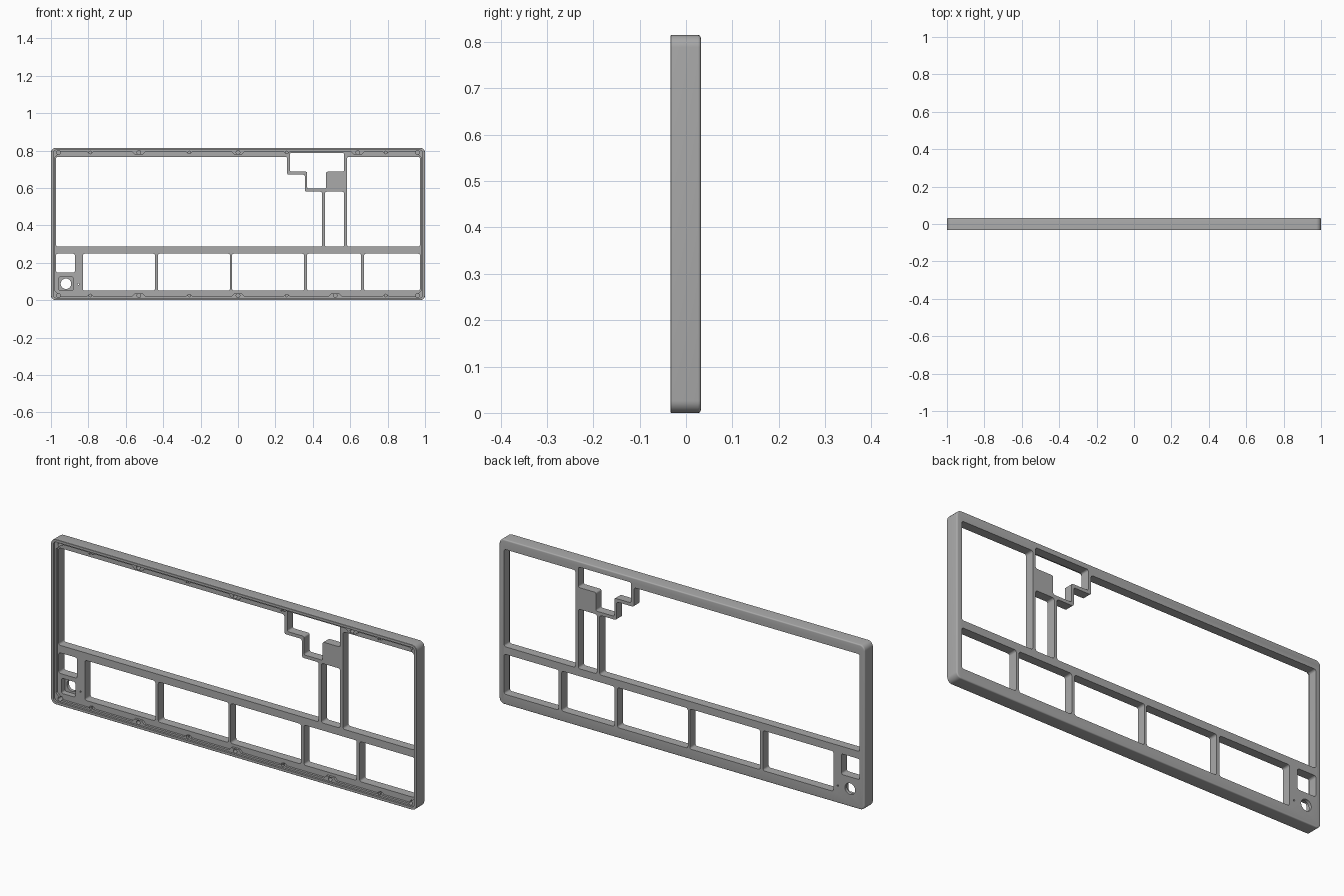
import bpy, bmesh, math
from mathutils import Vector

if "Cube" in bpy.data.objects:
    bpy.data.objects.remove(bpy.data.objects["Cube"])

FRONT, BACK = -0.033, 0.032
HEIGHT = 0.815
STEP, FLOOR = -0.023, -0.012      # rim shelf and recessed plate face

grey = bpy.data.materials.new("case grey")
grey.use_nodes = True
colour = (0.4, 0.4, 0.4, 1)
grey.diffuse_color = colour
grey.node_tree.nodes["Principled BSDF"].inputs["Base Color"].default_value = colour


def rect(x0, x1, z0, z1):
    return [(x0, z0), (x1, z0), (x1, z1), (x0, z1)]


def circle(x, z, r, n=24):
    return [(x + r * math.cos(math.tau * i / n), z + r * math.sin(math.tau * i / n))
            for i in range(n)]


def rounded(points, radius, segments=5):
    """Replace every corner of an outline by an arc-like curve."""
    out = []
    for i, point in enumerate(points):
        p = Vector(point)
        a = (Vector(points[i - 1]) - p).normalized()
        b = (Vector(points[(i + 1) % len(points)]) - p).normalized()
        half = a.angle(b) / 2
        centre = p + (a + b).normalized() * radius / math.sin(half)
        start = p + a * radius / math.tan(half) - centre
        end = p + b * radius / math.tan(half) - centre
        for k in range(segments + 1):
            t = k / segments
            out.append(tuple(centre + (start * (1 - t) + end * t).normalized() * radius))
    return out


def loft(name, rings):
    """Solid through a list of (outline, y) rings."""
    bm = bmesh.new()
    loops = [[bm.verts.new((x, y, z)) for x, z in outline] for outline, y in rings]
    bm.faces.new(loops[0])
    bm.faces.new(loops[-1])
    n = len(loops[0])
    for lower, upper in zip(loops, loops[1:]):
        for i in range(n):
            j = (i + 1) % n
            bm.faces.new((lower[i], lower[j], upper[j], upper[i]))
    bmesh.ops.recalc_face_normals(bm, faces=bm.faces)
    mesh = bpy.data.meshes.new(name)
    bm.to_mesh(mesh)
    bm.free()
    mesh.materials.append(grey)
    obj = bpy.data.objects.new(name, mesh)
    bpy.context.collection.objects.link(obj)
    return obj


cutters = []


def cut(outline, y0=FRONT - 0.02, y1=BACK + 0.02):
    obj = loft("cutter", [(outline, y0), (outline, y1)])
    obj.hide_render = True
    cutters.append(obj)


def body_ring(inset):
    return rounded(rect(-1 + inset, 1 - inset, inset, HEIGHT - inset), 0.026 - inset)


# Outer body with a rounded back edge
rings = [(body_ring(0.001), FRONT), (body_ring(0), FRONT + 0.001)]
for step in range(5):
    a = math.pi / 2 * step / 4
    rings.append((body_ring(0.006 * (1 - math.cos(a))), BACK - 0.006 * (1 - math.sin(a))))
frame = loft("keyboard_case_frame", rings)

# Upper shelf of the front recess
cut(rounded(rect(-0.987, 0.987, 0.013, HEIGHT - 0.013), 0.014), y1=STEP)

# Lower recess, with tapered screw bosses left standing along both long sides
bottom_bosses = (-0.53, 0, 0.52)
top_bosses = (-0.53, 0, 0.64)
small_screws = (-0.79, -0.26, 0.26, 0.79)


def bossed_edge(large, z, inward):
    edge = []
    for x, w, d in sorted([(b, 0.02, 0.015) for b in large]
                          + [(s, 0.009, 0.008) for s in small_screws]):
        edge += [(x - w - d, z), (x - w, z + inward * d), (x + w, z + inward * d), (x + w + d, z)]
    return edge


low, high, side, corner = 0.022, HEIGHT - 0.022, 0.98, 0.03
outline = [(-side, low + corner), (-side + corner, low)]
outline += bossed_edge(bottom_bosses, low, 1)
outline += [(side - corner, low), (side, low + corner), (side, high - corner), (side - corner, high)]
outline += reversed(bossed_edge(top_bosses, high, -1))
outline += [(-side + corner, high), (-side, high - corner)]
cut(outline, y1=FLOOR)

# Screw holes
for bosses, z in ((bottom_bosses, 0.025), (top_bosses, HEIGHT - 0.025)):
    for x in bosses + (-0.96, 0.96):
        cut(circle(x, z, 0.010, 16), y1=0.012)
    for x in small_screws:
        cut(circle(x, z, 0.007, 12), y1=0.012)

# Key openings
R = 0.01
TOP, MID, ROW_TOP, ROW_LOW = 0.767, 0.286, 0.249, 0.051
cut(rounded([(-0.973, MID), (0.45, MID), (0.45, 0.58), (0.358, 0.58),
             (0.358, 0.671), (0.262, 0.671), (0.262, TOP), (-0.973, TOP)], R))
cut(rounded([(0.278, 0.687), (0.37, 0.687), (0.37, 0.596), (0.471, 0.596),
             (0.471, 0.687), (0.567, 0.687), (0.567, 0.788), (0.278, 0.788)], 0.008))
cut(rounded(rect(0.465, 0.567, MID, 0.58), R))
cut(rounded(rect(0.583, 0.973, MID, TOP), R))
for x0, x1 in ((-0.829, -0.444), (-0.428, -0.043), (-0.032, 0.353),
               (0.369, 0.658), (0.674, 0.973)):
    cut(rounded(rect(x0, x1, ROW_LOW, ROW_TOP), R))
cut(rounded(rect(-0.973, -0.872, 0.147, ROW_TOP), R))

# Knob pocket with a through hole, and the pin hole beside it
cut(rounded(rect(-0.957, -0.882, ROW_LOW, 0.126), 0.008), y1=0.016)
cut(circle(-0.92, 0.088, 0.028, 32))
cut(circle(-0.853, 0.086, 0.004, 12))

# Apply all cuts
for cutter in cutters:
    mod = frame.modifiers.new("cut", 'BOOLEAN')
    mod.operation = 'DIFFERENCE'
    mod.solver = 'EXACT'
    mod.object = cutter
depsgraph = bpy.context.evaluated_depsgraph_get()
frame_mesh = bpy.data.meshes.new_from_object(frame.evaluated_get(depsgraph))
frame.modifiers.clear()
frame.data = frame_mesh
for cutter in cutters:
    bpy.data.objects.remove(cutter)

bpy.ops.object.select_all(action='DESELECT')
frame.select_set(True)
bpy.context.view_layer.objects.active = frame
bpy.ops.object.shade_smooth_by_angle(angle=math.radians(30))
